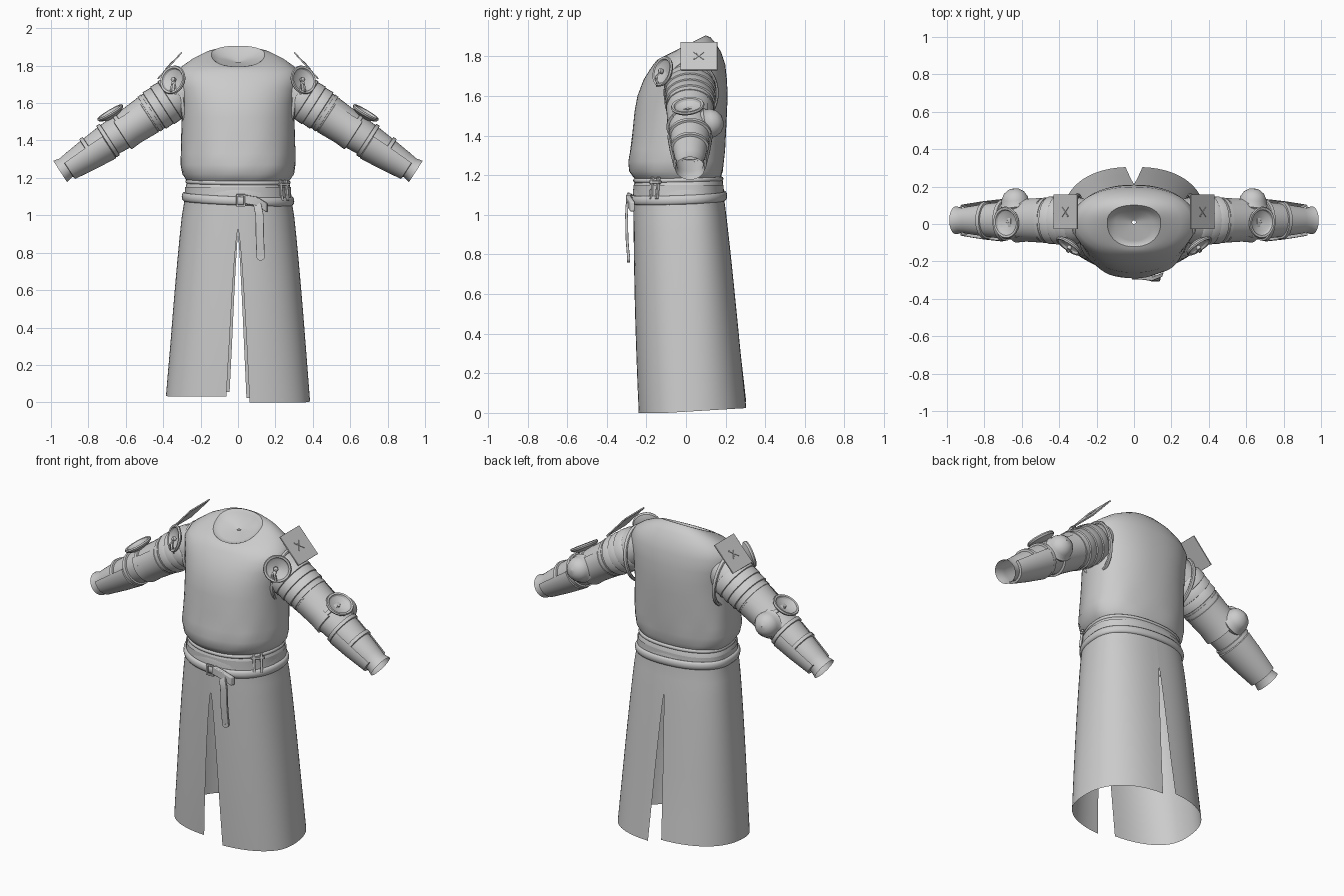
import bpy, math
from mathutils import Vector

if "Cube" in bpy.data.objects:
    bpy.data.objects.remove(bpy.data.objects["Cube"])

grey = bpy.data.materials.new("plain grey")
grey.use_nodes = True
grey.diffuse_color = (0.6, 0.6, 0.6, 1)
grey.node_tree.nodes["Principled BSDF"].inputs["Base Color"].default_value = (0.6, 0.6, 0.6, 1)


def loft(name, rows, closed=True, loop=False, caps=False, angle=40):
    """Skin rows of points; closed joins each row, loop joins last row to first."""
    n = len(rows[0])
    verts = [tuple(p) for row in rows for p in row]
    faces = []
    for i in range(len(rows) if loop else len(rows) - 1):
        a, b = i * n, (i + 1) % len(rows) * n
        for j in range(n if closed else n - 1):
            k = (j + 1) % n
            faces.append((a + j, a + k, b + k, b + j))
    if caps:
        faces += [tuple(range(n))[::-1], tuple(range(len(verts) - n, len(verts)))]
    mesh = bpy.data.meshes.new(name)
    mesh.from_pydata(verts, [], faces)
    mesh.materials.append(grey)
    obj = bpy.data.objects.new(name, mesh)
    bpy.context.collection.objects.link(obj)
    bpy.ops.object.select_all(action='DESELECT')
    obj.select_set(True)
    bpy.context.view_layer.objects.active = obj
    bpy.ops.object.mode_set(mode='EDIT')
    bpy.ops.mesh.select_all(action='SELECT')
    bpy.ops.mesh.normals_make_consistent(inside=False)
    bpy.ops.object.mode_set(mode='OBJECT')
    bpy.ops.object.shade_smooth_by_angle(angle=math.radians(angle))
    return obj


def body_point(a, rx, front, back, z, slope=0, power=0.9):
    """Point on an egg-shaped body section; a = 0 faces the front."""
    s, c = math.sin(a), math.cos(a)
    mid = 0.01
    x = rx * math.copysign(abs(s) ** power, s)
    y = mid - math.copysign(abs(c) ** power, c) * ((mid - front) if c > 0 else (back - mid))
    return Vector((x, y, z + slope * (y - mid)))


def body_ring(*section, n=64):
    return [body_point(math.tau * i / n, *section) for i in range(n)]


def lathe(name, profile, origin, axis, side=1, stretch=1, arc=(0, 360), n=32, angle=40):
    """Turn (radius, height) pairs about an axis; stretch widens it along y."""
    o, w = Vector(origin), Vector(axis).normalized()
    u = Vector((0, 1, 0)).cross(w).normalized()
    v = w.cross(u)
    full = arc[1] - arc[0] == 360
    steps = n if full else n + 1
    rows = []
    for r, h in profile:
        row = []
        for i in range(steps):
            a = math.radians(arc[0] + (arc[1] - arc[0]) * i / n)
            p = o + w * h + u * r * math.cos(a) + v * r * stretch * math.sin(a)
            row.append((p.x * side, p.y, p.z))
        rows.append(row)
    return loft(name, rows, closed=full, angle=angle)


def strap(name, points, across, thick, side=1):
    """Flat band along a path; across is its half-width vector, thick its half-depth."""
    a, t = Vector(across), Vector(thick)
    rows = []
    for p in points:
        corners = [Vector(p) + a * i + t * j for i, j in ((1, 1), (-1, 1), (-1, -1), (1, -1))]
        rows.append([(c.x * side, c.y, c.z) for c in corners])
    obj = loft(name, rows, caps=True)
    mod = obj.modifiers.new("soft edges", 'BEVEL')
    mod.width = 0.3 * min(a.length, t.length)
    mod.segments = 2
    return obj


# Tunic: (half width, front, back, height, slope), with soft folds near the waist
tunic = [(.25, -.23, .16, 1.16), (.275, -.262, .175, 1.185), (.298, -.285, .187, 1.22),
         (.307, -.29, .192, 1.27), (.306, -.283, .196, 1.33), (.304, -.27, .202, 1.42),
         (.302, -.26, .207, 1.52), (.305, -.245, .21, 1.6), (.32, -.215, .207, 1.68),
         (.33, -.185, .198, 1.745, .08), (.305, -.165, .178, 1.79, .18), (.25, -.15, .15, 1.825, .3),
         (.19, -.135, .122, 1.85, .42), (.142, -.12, .1, 1.86, .5)]
rows = []
for i, section in enumerate(tunic):
    ring = body_ring(*section)
    fold = .007 * max(0, 1 - abs(section[3] - 1.27) / .2)
    for j, p in enumerate(ring):
        a = math.tau * j / 64
        p.xy *= 1 + fold * (math.sin(7 * a + i) + math.sin(11 * a - 2 * i))
    rows.append(ring)
loft("tunic", rows, angle=80)

# Collar edge and sunken neck lining
loft("collar_lining", [body_ring(.143, -.121, .101, 1.861, .5), body_ring(.13, -.112, .085, 1.85, .5),
                       body_ring(.10, -.09, .07, 1.835, .4), body_ring(.01, -.0, .02, 1.82)], angle=60)

# Skirt panels, split in the middle of the front and back
levels = [1.15, 1.1, 1.0, .93, .9, .85, .75, .6, .45, .3, .15, .05, 0]
for side, label in ((1, "left"), (-1, "right")):
    rows = []
    for z in levels:
        f = 1 - z / 1.1
        half = .285 + .1 * f ** .8 if f > 0 else .283
        front = -.265 + .025 * max(0, f) ** 2
        back = .19 + .115 * max(0, f) ** .9
        gap_f = .062 * max(0, (.93 - z) / .93) ** .7
        gap_b = .045 * max(0, (.9 - z) / .9) ** .8
        a0 = math.asin((gap_f / half) ** (1 / .85))
        a1 = math.pi - math.asin((gap_b / half) ** (1 / .85))
        row = []
        for i in range(33):
            p = body_point(a0 + (a1 - a0) * i / 32, half, front, back, z, 0, .85)
            hem = max(0, 1 - z / .3)
            p.z += hem * (.015 - side * .015 + .06 * max(0, p.y + .1))
            p.x *= side
            row.append(p)
        rows.append(row)
    loft(label + "_skirt_panel", rows, closed=False, angle=80)


def hoop(name, half, front, back, z, slope, height, depth, n=10):
    """Rounded band around the waist."""
    rows = []
    for i in range(n):
        a = math.tau * i / n
        d, h = depth * math.cos(a), height * math.sin(a)
        ring = body_ring(half + d, front - d, back + d, z + h, slope)
        for p in ring:
            p.z -= .04 * p.x if name == "belt" else .01 * p.x
        rows.append(ring)
    loft(name, rows, loop=True, angle=60)


# Waist sash, cord and belt
loft("waist_sash", [body_ring(.262, -.245, .175, 1.19), body_ring(.275, -.258, .185, 1.175),
                    body_ring(.284, -.268, .192, 1.12), body_ring(.288, -.27, .194, 1.07)], angle=60)
hoop("waist_cord", .272, -.258, .18, 1.178, .02, .011, .009)
hoop("belt", .288, -.272, .195, 1.088, .04, .024, .013)

# Belt knot, hanging tail and buckle
strap("belt_tail", [(.09, -.275, 1.09), (.105, -.298, 1.05), (.115, -.3, 1.0), (.117, -.298, .88),
                    (.121, -.29, .78)], (.022, 0, 0), (0, .007, 0))
lathe("belt_tail_tip", [(.001, -.007), (.022, -.007), (.022, .007), (.001, .007)], (.121, -.29, .78), (0, 1, 0.01))
strap("belt_knot", [(.04, -.285, 1.085), (.10, -.292, 1.075), (.155, -.27, 1.04)], (0, 0, .024), (.004, .012, 0))
for dx in (-.02, .02):
    strap("buckle_post", [(.015 + dx, -.29, 1.05), (.015 + dx, -.29, 1.11)], (.005, 0, 0), (0, .006, 0))
for z in (1.052, 1.108):
    strap("buckle_bar", [(-.008, -.29, z), (.038, -.29, z)], (0, 0, .005), (0, .006, 0))

# Belt hanger on the left hip
for dx in (0, .03):
    strap("belt_hanger", [(.225 + dx, -.168 + dx, 1.19), (.235 + dx, -.178 + dx, 1.08)], (.006, .004, 0), (.004, -.006, 0))
strap("hanger_bar", [(.215, -.18, 1.165), (.272, -.13, 1.165)], (0, 0, .007), (.005, -.006, 0))

# Arms: everything is placed along one line from shoulder to wrist
shoulder, down = Vector((.30, .02, 1.655)), Vector((.84, 0, -.543))
outward = Vector((.543, 0, .84))
for side, label in ((1, "left"), (-1, "right")):
    def arm(name, profile, stretch=1.1, **kw):
        lathe(label + "_" + name, profile, shoulder, down, side, stretch, **kw)

    arm("sleeve", [(.10, -.06), (.112, .0), (.112, .1), (.108, .2), (.1, .3), (.095, .4),
                   (.088, .5), (.078, .6), (.066, .7), (.06, .74), (.068, .775)])
    for i in range(3):
        t = .02 + .05 * i
        arm("shoulder_lame", [(.112 - .002 * i, t), (.12 - .003 * i, t + .01), (.122 - .003 * i, t + .055),
                              (.11 - .003 * i, t + .06)])
    arm("upper_arm_plate", [(.1, .215), (.109, .22), (.104, .33), (.108, .39), (.096, .392)], arc=(-130, 130))
    for t, r in ((.2, .111), (.37, .106), (.47, .1), (.585, .09)):
        arm("arm_strap", [(r - .012, t - .012), (r, t - .01), (r, t + .01), (r - .012, t + .012)])
    arm("forearm_plate", [(.09, .48), (.103, .485), (.093, .6), (.077, .73), (.064, .732)], arc=(-110, 110))
    # Elbow guard behind the joint
    lathe(label + "_elbow_guard", [(.001, .075), (.03, .07), (.055, .052), (.07, .025), (.074, 0), (.082, -.008),
                                   (.07, -.03)], (.635, .115, 1.46), (.12, .95, .2), side)
    # Dished round guards at the elbow and the front of the shoulder
    dish = [(.001, -.004), (.04, .003), (.058, .012), (.064, .022), (.075, .024), (.079, .016),
            (.074, .006), (.04, -.012), (.001, -.016)]
    lathe(label + "_elbow_disc", dish, (.675, .01, 1.535), (.5, -.1, .84), side, 1.08, angle=30)
    lathe(label + "_elbow_rivet", [(.008, -.005), (.008, .004), (.001, .007)], (.675, .01, 1.535), (.5, -.1, .84), side, n=10)
    lathe(label + "_shoulder_disc", dish, (.34, -.105, 1.72), (.55, -.8, .25), side, angle=30)
    # Cord ties hanging from the shoulder disc
    for dx, dz in ((-.012, -.075), (.014, -.06)):
        strap(label + "_disc_tie", [(.345, -.125, 1.725), (.345 + dx * .6, -.15, 1.70), (.345 + dx, -.145, 1.72 + dz)],
              (.005, .003, 0), (0, .004, 0), side)
    lathe(label + "_tie_knot", [(.001, -.014), (.012, -.009), (.014, 0), (.012, .009), (.001, .014)],
          (.345, -.127, 1.725), (.55, -.8, .25), side, n=12)
    # Square shoulder plate with a stitched cross
    centre, slope, face = Vector((.365, .065, 1.8)), Vector((.67, 0, -.74)), Vector((.74, 0, .67))
    ends = [centre - slope * .095, centre + slope * .095]
    strap(label + "_shoulder_plate", ends, (0, .093, 0), face * .004, side)
    for k in (1, -1):
        run = slope * .025 + Vector((0, .025 * k, 0))
        mid = centre + face * .005
        strap(label + "_plate_stitch", [mid - run, mid + run], run.cross(face).normalized() * .003, face * .002, side)
    # Bound edge of the tunic armhole
    rim = []
    for i in range(40):
        a = math.tau * i / 40
        o = Vector((.3 + .02 * math.sin(a), .03 + .125 * math.cos(a), 1.615 + .155 * math.sin(a)))
        spoke = Vector((0, math.cos(a), math.sin(a)))
        rim.append([((o.x + .012 * math.cos(b)) * side, *(o + spoke * .01 * math.sin(b)).yz)
                    for b in (math.tau * k / 8 for k in range(8))])
    loft(label + "_armhole_edge", rim, loop=True)
